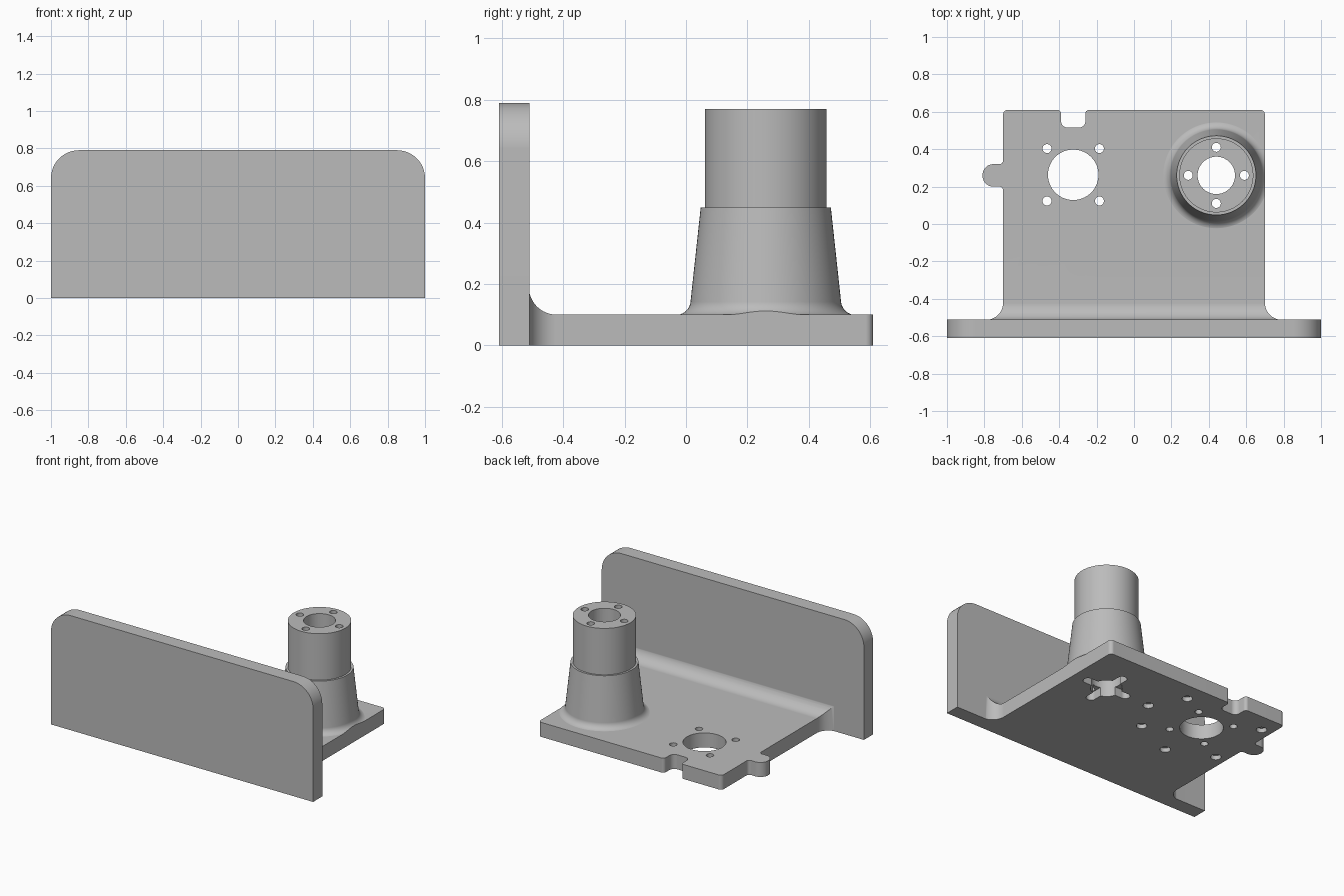
import bpy
import bmesh
import math
from mathutils import Vector

if "Cube" in bpy.data.objects:
    bpy.data.objects.remove(bpy.data.objects["Cube"])

grey = bpy.data.materials.new("plain grey")
grey.use_nodes = True
colour = (0.5, 0.5, 0.5, 1)
grey.diffuse_color = colour
grey.node_tree.nodes["Principled BSDF"].inputs["Base Color"].default_value = colour


def rounded(corners, steps=12):
    """Polygon from (a, b, radius) corners, each replaced by a tangent arc."""
    out = []
    for i, (a, b, r) in enumerate(corners):
        p = Vector((a, b))
        if r == 0:
            out.append(p)
            continue
        u = (Vector(corners[i - 1][:2]) - p).normalized()
        v = (Vector(corners[(i + 1) % len(corners)][:2]) - p).normalized()
        half = u.angle(v) / 2
        centre = p + (u + v).normalized() * r / math.sin(half)
        start = p + u * r / math.tan(half) - centre
        end = p + v * r / math.tan(half) - centre
        sweep = start.angle_signed(end)
        for k in range(steps + 1):
            t = -sweep * k / steps
            out.append(centre + Vector((start.x * math.cos(t) - start.y * math.sin(t),
                                        start.x * math.sin(t) + start.y * math.cos(t))))
    return out


def finish(name, bm):
    bmesh.ops.remove_doubles(bm, verts=bm.verts, dist=1e-5)
    bmesh.ops.recalc_face_normals(bm, faces=bm.faces)
    mesh = bpy.data.meshes.new(name)
    bm.to_mesh(mesh)
    bm.free()
    obj = bpy.data.objects.new(name, mesh)
    bpy.context.collection.objects.link(obj)
    mesh.materials.append(grey)
    return obj


def prism(name, corners, low, high, axis):
    """Rounded polygon extruded along an axis."""
    place = {"X": lambda a, b, h: (h, a, b),
             "Y": lambda a, b, h: (a, h, b),
             "Z": lambda a, b, h: (a, b, h)}[axis]
    bm = bmesh.new()
    pts = rounded(corners)
    rings = [[bm.verts.new(place(p.x, p.y, h)) for p in pts] for h in (low, high)]
    for ring in rings:
        bm.faces.new(ring)
    for i in range(len(pts)):
        bm.faces.new((rings[0][i - 1], rings[0][i], rings[1][i], rings[1][i - 1]))
    return finish(name, bm)


def lathe(name, corners, x, y):
    """Rounded profile of (radius, height) turned about a vertical axis."""
    bm = bmesh.new()
    verts = [bm.verts.new((x + p.x, y, p.y)) for p in rounded(corners)]
    edges = [bm.edges.new(pair) for pair in zip(verts, verts[1:])]
    bmesh.ops.spin(bm, geom=verts + edges, cent=(x, y, 0), axis=(0, 0, 1),
                   angle=math.tau, steps=96)
    return finish(name, bm)


def drill(x, y, radius, low, high):
    bm = bmesh.new()
    bmesh.ops.create_cone(bm, cap_ends=True, segments=64 if radius > 0.05 else 32,
                          radius1=radius, radius2=radius, depth=high - low)
    bmesh.ops.translate(bm, verts=bm.verts, vec=(x, y, (low + high) / 2))
    return finish("hole_cutter", bm)


def combine(obj, other, operation):
    mod = obj.modifiers.new("combine", "BOOLEAN")
    mod.operation, mod.object, mod.solver = operation, other, "EXACT"
    bpy.context.view_layer.objects.active = obj
    bpy.ops.object.modifier_apply(modifier=mod.name)
    bpy.data.objects.remove(other)


# Base slab, curving up into the face plate
bracket = prism("mounting_bracket", [
    (-0.56, -0.1, 0), (0.9, -0.1, 0), (0.9, 0.1, 0),
    (-0.512, 0.1, 0.09), (-0.512, 0.25, 0), (-0.56, 0.25, 0)], -1, 1, "X")

# Stepped tower with a flared foot
TX, TY = 0.44, 0.26
tower = lathe("tower", [
    (0, 0.05, 0), (0.32, 0.05, 0), (0.32, 0.099, 0), (0.25, 0.099, 0.048),
    (0.212, 0.45, 0), (0.198, 0.45, 0), (0.198, 0.77, 0), (0, 0.77, 0)], TX, TY)
combine(bracket, tower, "UNION")

# Base outline with flared root, back notch and side tab
outline = prism("base_outline", [
    (0.85, -0.58, 0), (0.85, -0.512, 0), (0.7, -0.512, 0.09), (0.7, 0.61, 0.025),
    (-0.26, 0.61, 0.02), (-0.26, 0.515, 0.035), (-0.39, 0.515, 0.035),
    (-0.39, 0.61, 0.02), (-0.7, 0.61, 0.025), (-0.7, 0.32, 0.02),
    (-0.81, 0.32, 0.058), (-0.81, 0.2, 0.058), (-0.7, 0.2, 0.02),
    (-0.7, -0.512, 0.09), (-0.85, -0.512, 0), (-0.85, -0.58, 0)], 0, 0.9, "Z")
combine(bracket, outline, "INTERSECT")

# Upright face plate
plate = prism("face_plate", [(-1, 0, 0), (1, 0, 0), (1, 0.79, 0.15), (-1, 0.79, 0.15)],
              -0.61, -0.51, "Y")
combine(bracket, plate, "UNION")

# Tower bore, screw holes and cross-shaped pocket underneath
cutters = [drill(TX, TY, 0.1, -0.1, 1)]
for dx, dy in ((1, 0), (-1, 0), (0, 1), (0, -1)):
    cutters.append(drill(TX + 0.15 * dx, TY + 0.15 * dy, 0.024, -0.1, 1))
for w, h in ((0.18, 0.031), (0.031, 0.18)):
    cutters.append(prism("slot_cutter", [
        (TX + sx * w, TY + sy * h, 0.03)
        for sx, sy in ((-1, -1), (1, -1), (1, 1), (-1, 1))], -0.1, 0.06, "Z"))

# Motor opening with four screw holes
MX, MY = -0.325, 0.263
cutters.append(drill(MX, MY, 0.135, -0.1, 0.3))
for sx in (-1, 1):
    for sy in (-1, 1):
        cutters.append(drill(MX + 0.14 * sx, MY + 0.14 * sy, 0.024, -0.1, 0.3))

# Shallow blind holes on the underside
for dx, dy in ((0.3, 0.22), (0.3, -0.22), (-0.3, 0.22), (-0.3, -0.22),
               (0.43, 0), (0, -0.35)):
    cutters.append(drill(MX + dx, MY + dy, 0.033, -0.1, 0.03))

for cutter in cutters:
    combine(bracket, cutter, "DIFFERENCE")

# Smooth curved walls, crisp edges
bpy.ops.object.select_all(action="DESELECT")
bracket.select_set(True)
bpy.context.view_layer.objects.active = bracket
bpy.ops.object.shade_smooth_by_angle(angle=math.radians(25))
weighted = bracket.modifiers.new("even_shading", "WEIGHTED_NORMAL")
weighted.keep_sharp = True
